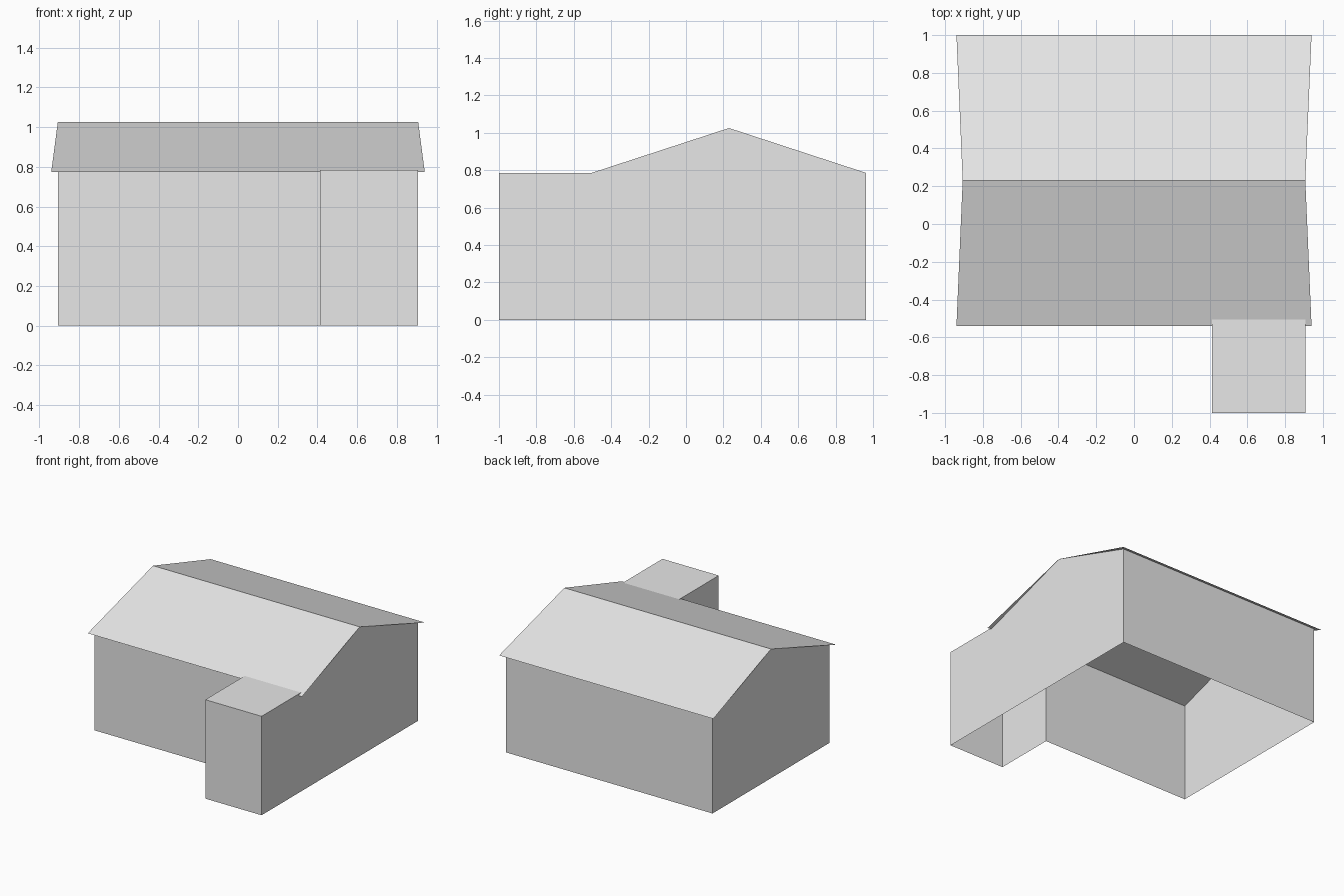
import bpy
import bmesh

cube = bpy.data.objects.get("Cube")
if cube:
    bpy.data.objects.remove(cube, do_unlink=True)

# One plain grey for the whole building
grey = bpy.data.materials.new("light_grey")
grey.use_nodes = True
colour = (0.8, 0.8, 0.8, 1)
grey.diffuse_color = colour
grey.node_tree.nodes["Principled BSDF"].inputs["Base Color"].default_value = colour

# Main dimensions
SIDE, BACK, FRONT = 0.907, 0.963, -0.505
EAVE, RIDGE_Y, RIDGE_Z = 0.785, 0.23, 1.025
ANNEX_X, ANNEX_FRONT = 0.413, -1.0
ROOF_SIDE, ROOF_BACK, ROOF_FRONT, ROOF_Z = 0.94, 1.0, -0.54, 0.774


def sheet(name, faces):
    """Thin, open surface made of flat polygons sharing their corners."""
    bm = bmesh.new()
    for points in faces:
        bm.faces.new([bm.verts.new(p) for p in points])
    bmesh.ops.remove_doubles(bm, verts=bm.verts[:], dist=0.0005)
    mesh = bpy.data.meshes.new(name)
    bm.to_mesh(mesh)
    bm.free()
    mesh.materials.append(grey)
    obj = bpy.data.objects.new(name, mesh)
    bpy.context.collection.objects.link(obj)
    return obj


def wall(a, b):
    """Upright rectangle from a to b, running left to right seen from outside."""
    return [(*a, 0), (*b, 0), (*b, EAVE), (*a, EAVE)]


def gable(x, front):
    """Side wall that rises to the ridge, with a flat stretch over the annex."""
    profile = [(front, 0), (BACK, 0), (BACK, EAVE), (RIDGE_Y, RIDGE_Z), (FRONT, EAVE)]
    if front < FRONT:
        profile.append((front, EAVE))
    else:
        profile[-1] = (front, EAVE)
    points = [(x, y, z) for y, z in profile]
    return points if x > 0 else points[::-1]


# Walls, open underneath and open between the house and the annex
sheet("house_walls", [
    gable(SIDE, ANNEX_FRONT),
    gable(-SIDE, FRONT),
    wall((SIDE, BACK), (-SIDE, BACK)),
    wall((-SIDE, FRONT), (ANNEX_X, FRONT)),
    wall((ANNEX_X, FRONT), (ANNEX_X, ANNEX_FRONT)),
    wall((ANNEX_X, ANNEX_FRONT), (SIDE, ANNEX_FRONT)),
])

# Flat top of the annex
sheet("annex_roof", [[(ANNEX_X, ANNEX_FRONT, EAVE), (SIDE, ANNEX_FRONT, EAVE),
                      (SIDE, FRONT, EAVE), (ANNEX_X, FRONT, EAVE)]])

# Pitched roof, flaring out towards the eaves
ridge = [(SIDE, RIDGE_Y, RIDGE_Z), (-SIDE, RIDGE_Y, RIDGE_Z)]
sheet("pitched_roof", [
    [(-ROOF_SIDE, ROOF_FRONT, ROOF_Z), (ROOF_SIDE, ROOF_FRONT, ROOF_Z)] + ridge,
    [(ROOF_SIDE, ROOF_BACK, ROOF_Z), (-ROOF_SIDE, ROOF_BACK, ROOF_Z)] + ridge[::-1],
])
